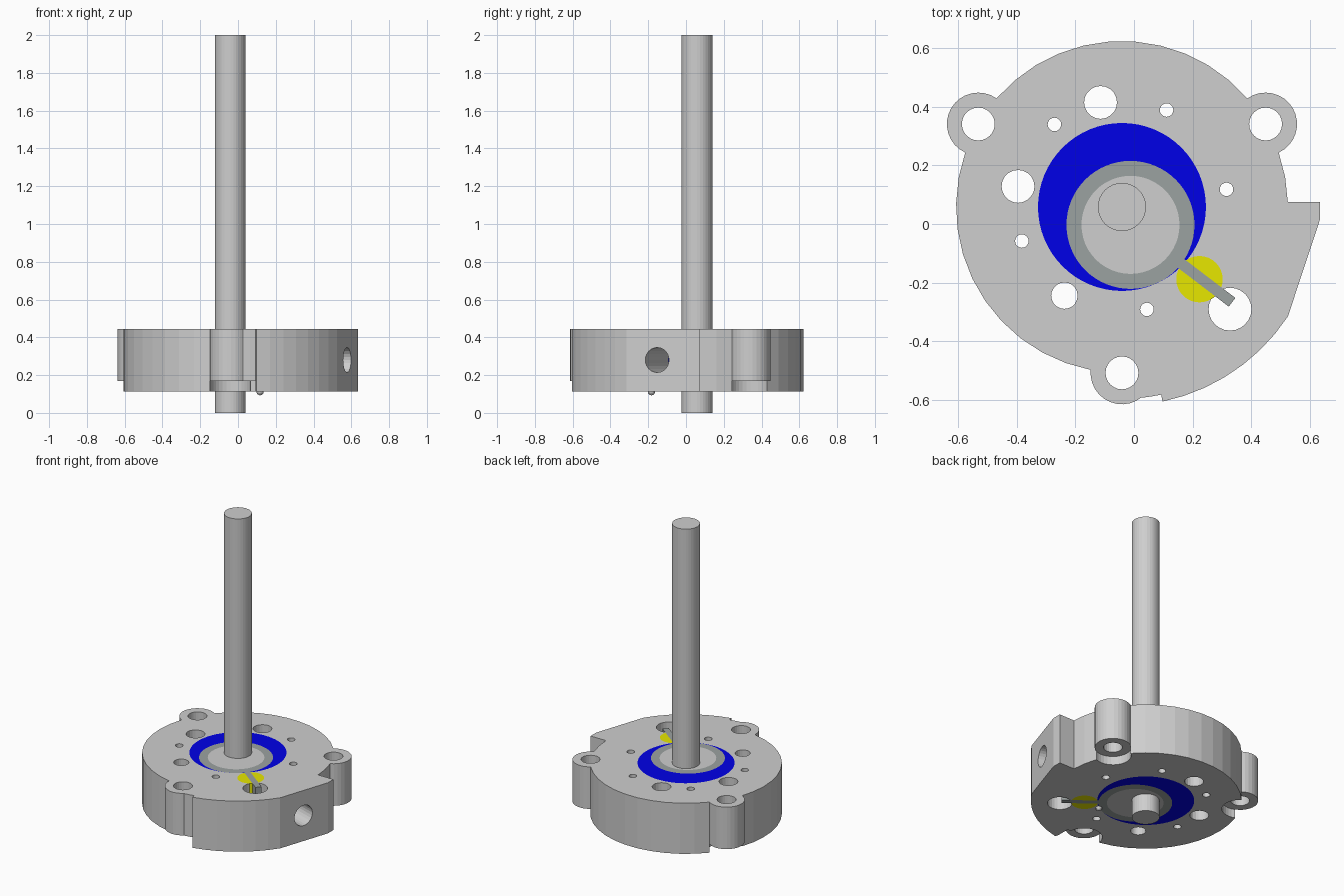
import bpy, bmesh, math
from mathutils import Matrix, Vector

if "Cube" in bpy.data.objects:
    bpy.data.objects.remove(bpy.data.objects["Cube"])

Z0, Z1, ZE = 0.114, 0.443, 0.17        # body bottom, body top, ear underside
C = Vector((-0.041, 0.058))            # bore and shaft axis
R = Vector((-0.012, -0.003))           # eccentric roller axis
BUSH = Vector((0.223, -0.188))
R_BODY, R_EAR, R_BORE, R_ROLL, R_ECC, R_BUSH = 0.565, 0.107, 0.286, 0.218, 0.167, 0.079
VANE_ANGLE = math.radians(-37.3)


def material(name, rgb):
    m = bpy.data.materials.new(name)
    m.diffuse_color = (*rgb, 1)
    m.use_nodes = True
    m.node_tree.nodes["Principled BSDF"].inputs["Base Color"].default_value = m.diffuse_color
    return m


GREY = material("light_grey", (0.62, 0.62, 0.62))
STEEL = material("dark_steel", (0.33, 0.36, 0.355))
BLUE = material("blue", (0.0, 0.0, 1.0))
YELLOW = material("yellow", (1.0, 1.0, 0.0))


def add(name, bm, mat):
    bmesh.ops.recalc_face_normals(bm, faces=bm.faces)
    me = bpy.data.meshes.new(name)
    bm.to_mesh(me)
    bm.free()
    me.materials.append(mat)
    ob = bpy.data.objects.new(name, me)
    bpy.context.collection.objects.link(ob)
    return ob


def prism(name, pts, z0, z1, mat=GREY):
    bm = bmesh.new()
    face = bm.faces.new([bm.verts.new((p[0], p[1], z0)) for p in pts])
    ext = bmesh.ops.extrude_face_region(bm, geom=[face])
    verts = [v for v in ext["geom"] if isinstance(v, bmesh.types.BMVert)]
    bmesh.ops.translate(bm, verts=verts, vec=(0, 0, z1 - z0))
    return add(name, bm, mat)


def arc(c, r, a0, a1, n):
    return [Vector((c[0] + r * math.cos(math.radians(a0 + (a1 - a0) * i / n)),
                    c[1] + r * math.sin(math.radians(a0 + (a1 - a0) * i / n))))
            for i in range(n + 1)]


def cylinder(name, c, r, z0, z1, mat=GREY, n=32):
    return prism(name, arc(c, r, 0, 360, n)[:-1], z0, z1, mat)


def hole(c, r, n=24):
    return cylinder("cutter", c, r, Z0 - 0.1, Z1 + 0.1, n=n)


def vane_bar(name, z0, z1, start):
    d = Vector((math.cos(VANE_ANGLE), math.sin(VANE_ANGLE)))
    s = Vector((-d.y, d.x)) * 0.0185
    a, b = R + d * start, R + d * 0.435
    return prism(name, [a - s, b - s, b + s, a + s], z0, z1, STEEL)


def cut(ob, cutters):
    for c in cutters:
        m = ob.modifiers.new("cut", "BOOLEAN")
        m.operation, m.solver, m.object = "DIFFERENCE", "EXACT", c
    dg = bpy.context.evaluated_depsgraph_get()
    me = bpy.data.meshes.new_from_object(ob.evaluated_get(dg))
    ob.modifiers.clear()
    ob.data = me
    for c in cutters:
        bpy.data.objects.remove(c)


# Cylinder block outline: round body, three ears, raised port sector
half = math.degrees(2 * math.asin(R_EAR / 2 / R_BODY))
side = 90 + half / 2
ears = [C + R_BODY * Vector((math.cos(math.radians(a)), math.sin(math.radians(a))))
        for a in (30, 150, 270)]
raw = [Vector((0.634, 0.017)), Vector((0.634, 0.075))]
raw += arc(C, R_BODY, 1.7, 30 - half, 2)
raw += arc(ears[0], R_EAR, 30 - side, 30 + side, 16)
raw += arc(C, R_BODY, 30 + half, 150 - half, 11)
raw += arc(ears[1], R_EAR, 150 - side, 150 + side, 16)
raw += arc(C, R_BODY, 150 + half, 270 - half, 11)
raw += arc(ears[2], R_EAR, 270 - side, 309, 11)
raw += arc(C, 0.653, -83.5, -78.2, 2)
raw += arc(C, 0.677, -78.2, -33.4, 7)
outline = [p for i, p in enumerate(raw) if (p - raw[i - 1]).length > 0.003]
block = prism("cylinder_block", outline, Z0, Z1)

# Bore, bush pocket, vane slot, relief hole
cutters = [hole(C, R_BORE, 64), hole(BUSH, R_BUSH, 32),
           vane_bar("cutter", Z0 - 0.1, Z1 + 0.1, 0.15), hole((0.327, -0.29), 0.073)]
# Ear bolt holes and the recesses under the ears
for e in ears:
    cutters += [hole(e, 0.056), cylinder("cutter", e, R_EAR + 0.001, 0, ZE)]
cutters.append(prism("cutter", [(-0.04, -0.7), (0.092, -0.7), (0.092, -0.5), (-0.04, -0.5)],
                     0, ZE))
# Medium and small through holes
for x, y, r in ((-0.114, 0.414, 0.056), (-0.395, 0.128, 0.056), (-0.237, -0.244, 0.045),
                (-0.271, 0.339, 0.023), (0.111, 0.388, 0.023), (0.315, 0.118, 0.023),
                (-0.382, -0.058, 0.023), (0.044, -0.291, 0.023)):
    cutters.append(hole((x, y), r, 20))
# Radial suction port
port = cylinder("cutter", (0, 0), 0.066, 0.22, 0.9, n=24)
port.data.transform(Matrix.Translation((C.x, C.y, 0.28))
                    @ Matrix.Rotation(math.radians(-18.8), 4, "Z")
                    @ Matrix.Rotation(math.pi / 2, 4, "Y"))
cutters.append(port)
cut(block, cutters)

# Gas chamber filling the crescent between bore and roller
gas = cylinder("gas_chamber", C, R_BORE, Z0, Z1, BLUE, 64)
cut(gas, [hole(R, R_ROLL, 64), hole(BUSH, R_BUSH, 32),
          vane_bar("cutter", Z0 - 0.1, Z1 + 0.1, 0.15)])

# Roller ring with its vane
roller = cylinder("roller", R, R_ROLL, Z0, Z1, STEEL, 64)
cut(roller, [hole(R, R_ECC, 48)])
vane_bar("vane", Z0, Z1, 0.21)

# Split swing bush around the vane
bush = cylinder("swing_bush", BUSH, R_BUSH, Z0, Z1, YELLOW, 32)
cut(bush, [vane_bar("cutter", Z0 - 0.1, Z1 + 0.1, 0.15)])

# Crankshaft and its eccentric
cylinder("shaft", C, 0.082, 0, 2.0, GREY, 32)
cylinder("eccentric", R, R_ECC, Z0, Z1, GREY, 48)

# Small nub on the underside beside the bore
bm = bmesh.new()
bmesh.ops.create_uvsphere(bm, u_segments=12, v_segments=8, radius=0.019,
                          matrix=Matrix.Translation((0.117, -0.183, Z0 - 0.002)))
add("underside_nub", bm, GREY)
